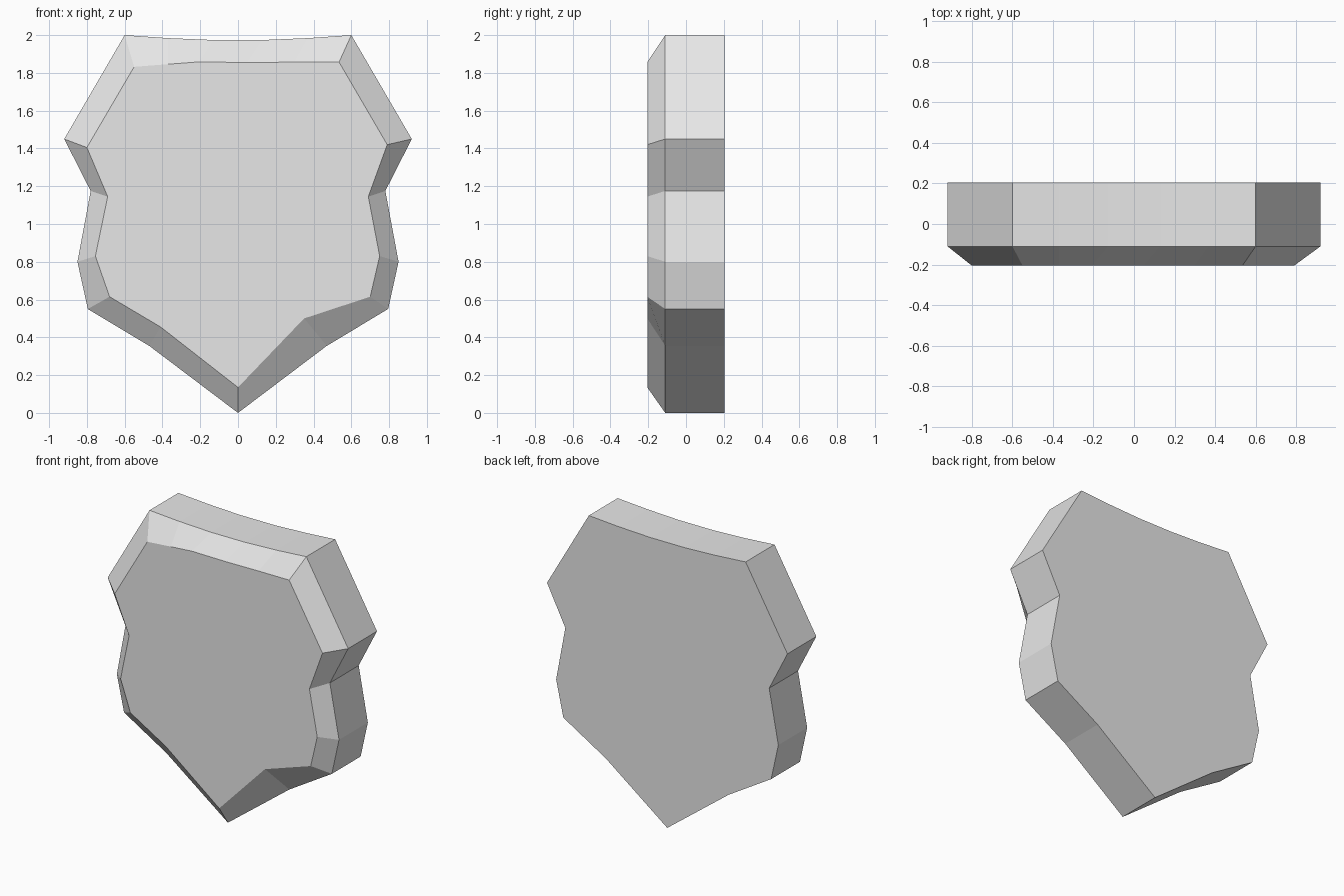
import bpy
import bmesh

cube = bpy.data.objects.get("Cube")
if cube:
    bpy.data.objects.remove(cube, do_unlink=True)

# Plain grey material
grey = bpy.data.materials.new("light grey")
grey.use_nodes = True
color = (0.8, 0.8, 0.8, 1)
grey.diffuse_color = color
grey.node_tree.nodes["Principled BSDF"].inputs["Base Color"].default_value = color

BACK, RIM, FACE = 0.205, -0.11, -0.205

# Symmetric shield outline: bottom tip, then up the left half, then mirrored
tip = (0, 0)
half = [(0.47, 0.355), (0.795, 0.55), (0.85, 0.8), (0.78, 1.175),
        (0.92, 1.45), (0.6, 2.0), (0.37, 1.984), (0.13, 1.974)]
outline = [tip] + half + [(-x, z) for x, z in reversed(half)]

# Slightly uneven front face inside the bevel, matched point for point
face = [(0, 0.135), (0.35, 0.5), (0.7, 0.615), (0.75, 0.83), (0.69, 1.145),
        (0.79, 1.42), (0.535, 1.857), (0.3, 1.857), (0.05, 1.855),
        (-0.21, 1.858), (-0.37, 1.846), (-0.55, 1.832), (-0.8, 1.405),
        (-0.69, 1.145), (-0.755, 0.83), (-0.68, 0.615), (-0.41, 0.455)]


def ring(bm, points, y):
    return [bm.verts.new((x, y, z)) for x, z in points]


def bridge(bm, a, b):
    for i in range(len(a)):
        j = (i + 1) % len(a)
        bm.faces.new((a[i], a[j], b[j], b[i]))


# Shield slab: back cap, side wall, bevel and front cap
bm = bmesh.new()
back = ring(bm, outline, BACK)
rim = ring(bm, outline, RIM)
front = ring(bm, face, FACE)
bridge(bm, back, rim)
bridge(bm, rim, front)
bm.faces.new(front)
bm.faces.new(back[::-1])
bmesh.ops.recalc_face_normals(bm, faces=bm.faces)

mesh = bpy.data.meshes.new("shield_slab")
bm.to_mesh(mesh)
bm.free()
mesh.materials.append(grey)
shield = bpy.data.objects.new("shield_slab", mesh)
bpy.context.collection.objects.link(shield)
